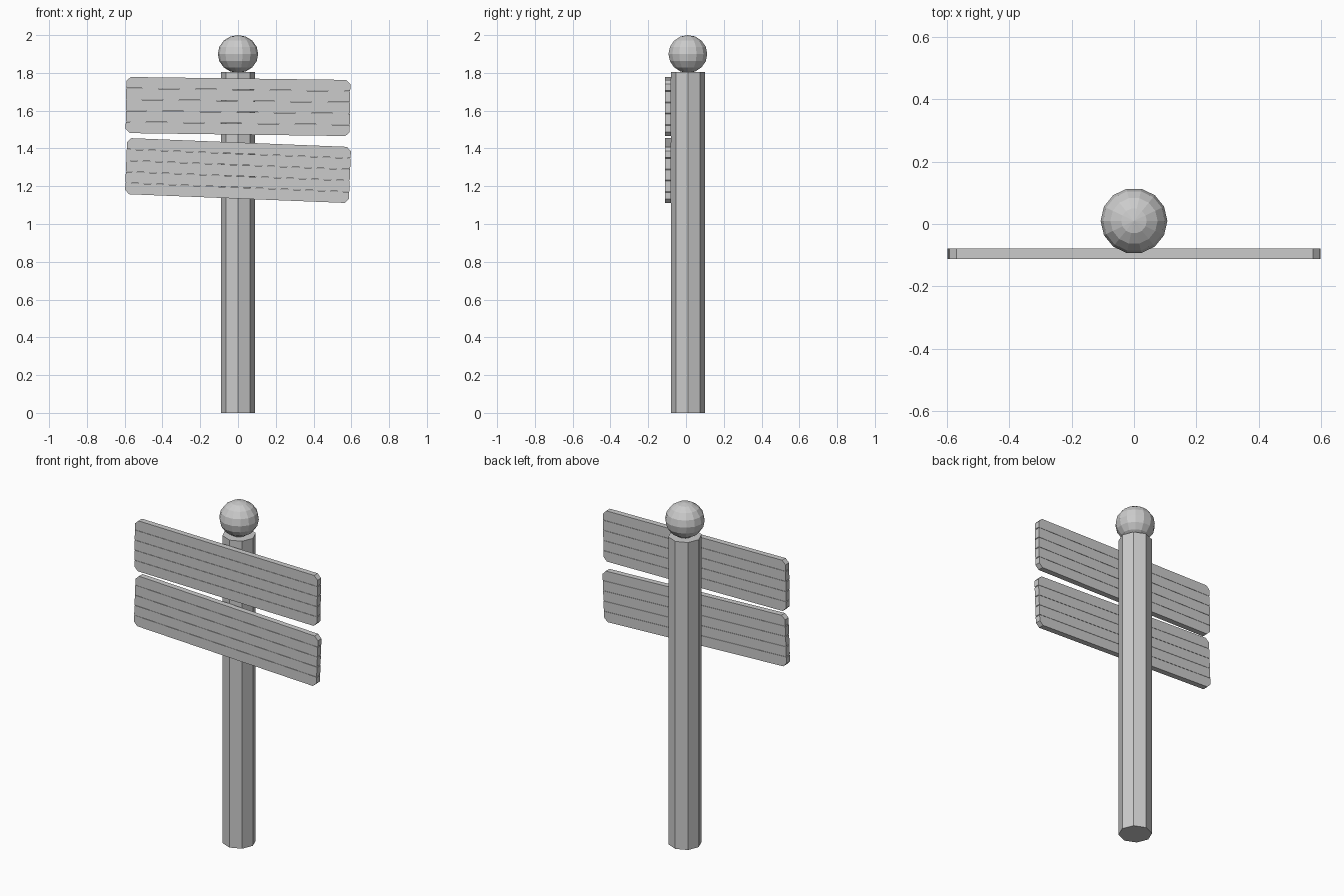
import bpy, bmesh, math
from mathutils import Matrix

if "Cube" in bpy.data.objects:
    bpy.data.objects.remove(bpy.data.objects["Cube"])

POST_Y = 0.01


def finish(bm, name, loc=(0, 0, 0), tilt=0.0):
    bmesh.ops.recalc_face_normals(bm, faces=bm.faces)
    me = bpy.data.meshes.new(name)
    bm.to_mesh(me)
    bm.free()
    ob = bpy.data.objects.new(name, me)
    ob.location = loc
    ob.rotation_euler = (0, tilt, 0)
    bpy.context.collection.objects.link(ob)
    return ob


# Octagonal post with a corner facing the front
bm = bmesh.new()
bmesh.ops.create_cone(bm, cap_ends=True, segments=8, radius1=0.09,
                      radius2=0.09, depth=1.805)
finish(bm, "post", (0, POST_Y, 0.9025))

# Faceted, slightly squashed ball on top, corners on the x axis
bm = bmesh.new()
bmesh.ops.create_uvsphere(bm, u_segments=14, v_segments=8, radius=0.107)
if max(v.co.y for v in bm.verts) > max(v.co.x for v in bm.verts):
    bm.transform(Matrix.Rotation(math.pi / 2, 4, 'Z'))
bmesh.ops.scale(bm, vec=(1, 0.985, 0.1 / 0.107), verts=bm.verts)
finish(bm, "finial_ball", (0, POST_Y, 1.9))


# Sign board: five stacked planks with hairline gaps and clipped outer corners
def sign_board(name, z, tilt, half=0.593, height=0.297, thick=0.033,
               count=5, gap=0.0015, clip=0.022):
    bm = bmesh.new()
    pitch = height / count
    for i in range(count):
        lo = -height / 2 + i * pitch + (gap / 2 if i else 0)
        hi = -height / 2 + (i + 1) * pitch - (gap / 2 if i < count - 1 else 0)
        cb = clip if i == 0 else 0.002
        ct = clip if i == count - 1 else 0.002
        right = [(half - cb, lo), (half, lo + cb), (half, hi - ct), (half - ct, hi)]
        outline = right + [(-x, zz) for x, zz in reversed(right)]
        face = bm.faces.new([bm.verts.new((x, -thick / 2, zz)) for x, zz in outline])
        ext = bmesh.ops.extrude_face_region(bm, geom=[face], use_keep_orig=True)
        moved = [g for g in ext["geom"] if isinstance(g, bmesh.types.BMVert)]
        bmesh.ops.translate(bm, vec=(0, thick, 0), verts=moved)
    finish(bm, name, (0, -0.0955, z), tilt)


sign_board("upper_sign_board", 1.622, math.radians(0.77))
sign_board("lower_sign_board", 1.283, math.radians(2.3))
